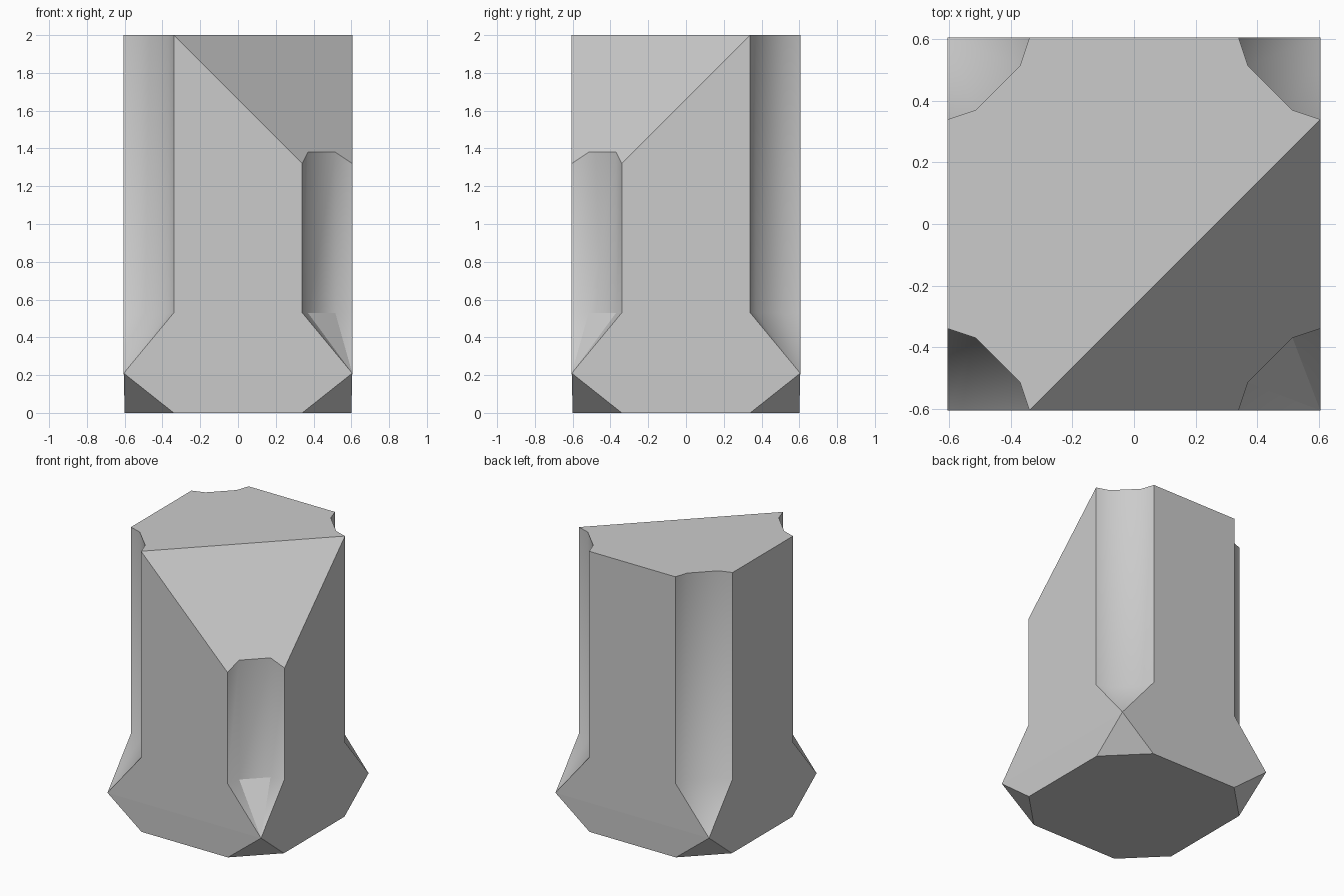
import bpy, bmesh
from mathutils import Vector, Matrix
from math import pi

cube = bpy.data.objects.get("Cube")
if cube:
    bpy.data.objects.remove(cube, do_unlink=True)

HALF, EDGE, BASE = 0.605, 0.34, 0.60          # half width, groove edge, half width at the foot
TIP, GROOVE, TOP = 0.21, 0.53, 2.0            # heights

# One material for the whole stone
stone = bpy.data.materials.new("stone grey")
stone.use_nodes = True
colour = (0.6, 0.6, 0.6, 1)
stone.diffuse_color = colour
stone.node_tree.nodes["Principled BSDF"].inputs["Base Color"].default_value = colour

bm = bmesh.new()


def ring(profile, z):
    """Repeat a corner profile around the four corners, counter-clockwise."""
    return [[bm.verts.new(Matrix.Rotation(k * pi / 2, 3, 'Z') @ Vector((x, y, z)))
             for x, y in profile] for k in range(4)]


groove = [(HALF, EDGE), (0.515, 0.37), (0.37, 0.515), (EDGE, HALF)]
foot = ring([(BASE, EDGE), (EDGE, BASE)], 0)
tips = ring([(HALF, HALF)], TIP)
low = ring(groove, GROOVE)
high = ring(groove, TOP)

for k in range(4):
    n = (k + 1) % 4
    tip, next_tip = tips[k][0], tips[n][0]
    # Chamfer under the corner and the flat side beside it
    bm.faces.new((foot[k][0], tip, foot[k][1]))
    bm.faces.new((foot[k][1], tip, next_tip, foot[n][0]))
    bm.faces.new((tip, low[k][3], high[k][3], high[n][0], low[n][0], next_tip))
    # Hollow groove with its sloped end
    for i in range(3):
        a, b = low[k][i], low[k][i + 1]
        bm.faces.new((a, b, high[k][i + 1], high[k][i])).smooth = True
        bm.faces.new((tip, b, a)).smooth = True

# Top and underside
bm.faces.new([v for corner in high for v in corner])
bm.faces.new([v for corner in foot for v in corner])

# Slanted cut across the front left corner
cut = bmesh.ops.bisect_plane(
    bm, geom=bm.verts[:] + bm.edges[:] + bm.faces[:], dist=1e-4,
    plane_co=(-EDGE, -HALF, TOP), plane_no=(1, -1, 1), clear_outer=True)
rim = [e for e in bm.edges if e.is_boundary]
bmesh.ops.holes_fill(bm, edges=rim, sides=0)
for f in bm.faces:
    f.normal_update()
    if f.normal.z > 0.5 and f.normal.x > 0.5 and f.normal.y < -0.5:
        f.smooth = False
bmesh.ops.recalc_face_normals(bm, faces=bm.faces[:])

mesh = bpy.data.meshes.new("grooved_column")
bm.to_mesh(mesh)
bm.free()
mesh.materials.append(stone)
column = bpy.data.objects.new("grooved_column", mesh)
bpy.context.collection.objects.link(column)
